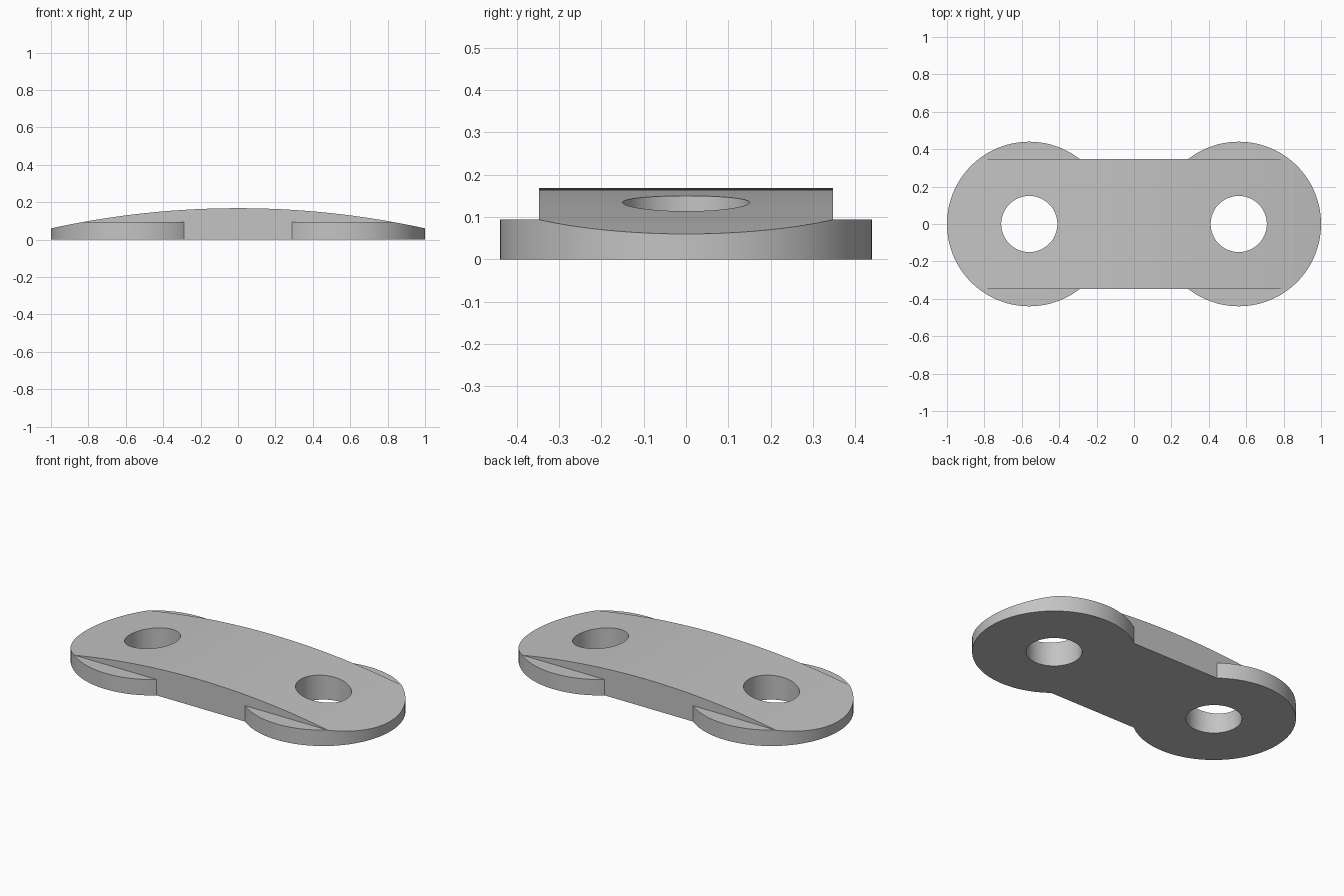
import bpy, bmesh, math

if "Cube" in bpy.data.objects:
    bpy.data.objects.remove(bpy.data.objects["Cube"], do_unlink=True)

PIN_X, LOBE_R, HOLE_R = 0.56, 0.44, 0.15
LOBE_TOP, WAIST = 0.094, 0.347
CROWN, END_Z = 0.168, 0.06

steel = bpy.data.materials.new("grey steel")
steel.use_nodes = True
grey = (0.55, 0.55, 0.55, 1)
steel.diffuse_color = grey
steel.node_tree.nodes["Principled BSDF"].inputs["Base Color"].default_value = grey


def prism(name, points, direction):
    """Extrude a closed outline along a direction."""
    bm = bmesh.new()
    face = bm.faces.new([bm.verts.new(p) for p in points])
    new = bmesh.ops.extrude_face_region(bm, geom=[face])["geom"]
    bmesh.ops.translate(bm, vec=direction,
                        verts=[v for v in new if isinstance(v, bmesh.types.BMVert)])
    bmesh.ops.recalc_face_normals(bm, faces=bm.faces)
    mesh = bpy.data.meshes.new(name)
    bm.to_mesh(mesh)
    bm.free()
    mesh.materials.append(steel)
    obj = bpy.data.objects.new(name, mesh)
    bpy.context.collection.objects.link(obj)
    return obj


def cylinder(name, x, radius, bottom, top, sides=128):
    ring = [(x + radius * math.cos(math.tau * i / sides),
             radius * math.sin(math.tau * i / sides), bottom) for i in range(sides)]
    return prism(name, ring, (0, 0, top - bottom))


def combine(target, other, operation):
    """Apply a boolean and discard the second solid."""
    mod = target.modifiers.new(operation, "BOOLEAN")
    mod.operation, mod.solver, mod.object = operation, "EXACT", other
    bpy.ops.object.select_all(action="DESELECT")
    bpy.context.view_layer.objects.active = target
    target.select_set(True)
    bpy.ops.object.modifier_apply(modifier=mod.name)
    bpy.data.objects.remove(other, do_unlink=True)


# Raised waist between the two round lobes
w, h = 0.83, WAIST
plate = prism("link_plate", [(-w, -h, -0.2), (w, -h, -0.2), (w, h, -0.2), (-w, h, -0.2)],
              (0, 0, 0.6))
for side in (-1, 1):
    combine(plate, cylinder("lobe", side * PIN_X, LOBE_R, -0.1, LOBE_TOP), "UNION")

# Trim with a flat-bottomed slab whose top is a shallow arc
sag = CROWN - END_Z
radius = (1 + sag * sag) / (2 * sag)
reach, steps = 1.1, 64
arc = []
for i in range(steps + 1):
    x = reach * (1 - 2 * i / steps)
    arc.append((x, -0.6, CROWN - radius + math.sqrt(radius ** 2 - x * x)))
slab = prism("crown_slab", [(-reach, -0.6, 0), (reach, -0.6, 0)] + arc, (0, 1.2, 0))
combine(plate, slab, "INTERSECT")

# Pin holes
for side in (-1, 1):
    combine(plate, cylinder("pin_hole", side * PIN_X, HOLE_R, -0.3, 0.5, 96), "DIFFERENCE")

bpy.ops.object.select_all(action="DESELECT")
plate.select_set(True)
bpy.context.view_layer.objects.active = plate
bpy.ops.object.shade_smooth_by_angle(angle=math.radians(20))
